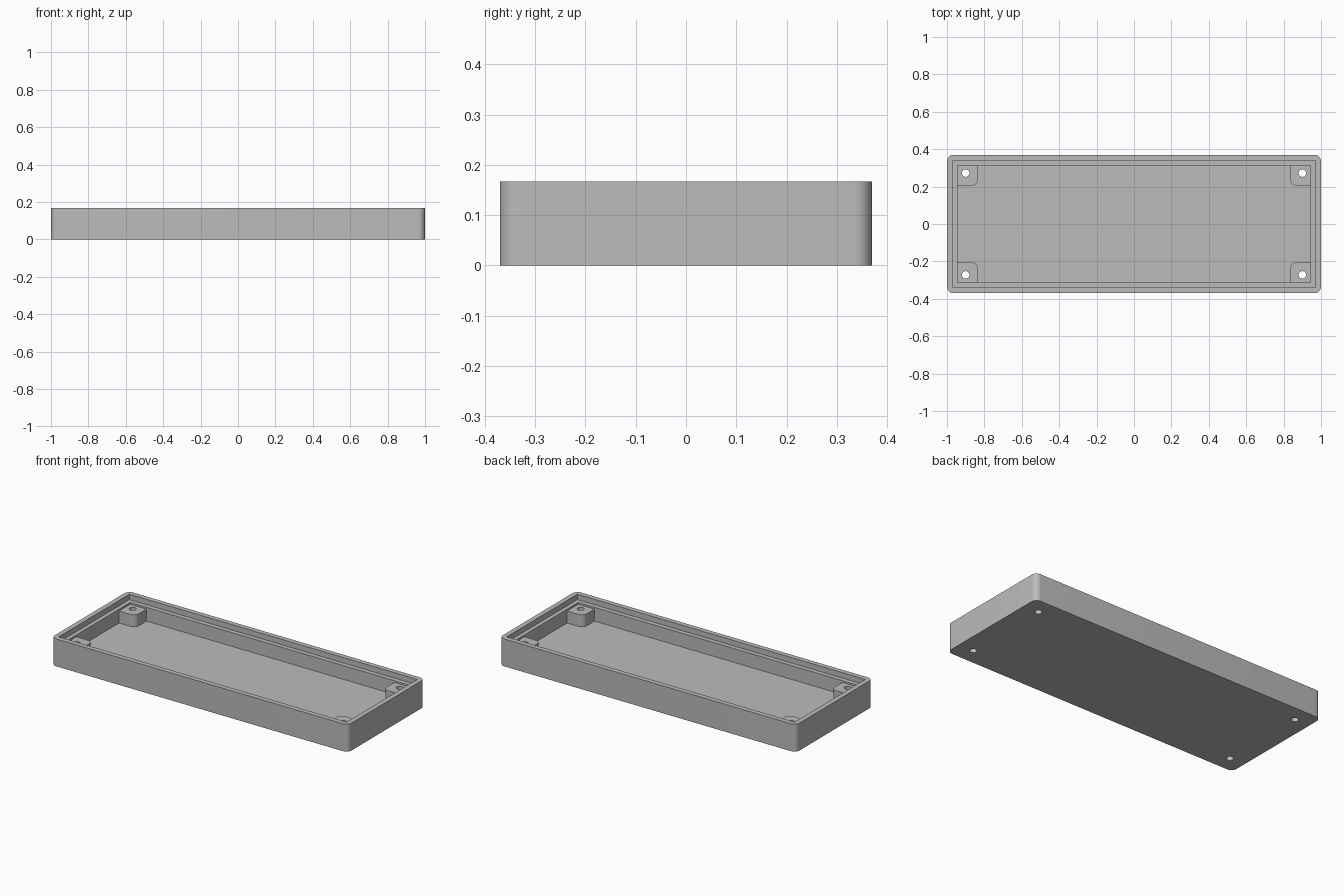
import bpy
import bmesh
from math import cos, sin, pi, radians

HALF_X, HALF_Y, HEIGHT = 1.0, 0.37, 0.167
FLOOR, BOSS_TOP, LEDGE = 0.05, 0.123, 0.134
INNER_X, INNER_Y = 0.945, 0.312
BOSS_X, BOSS_Y, BOSS_R = 0.835, 0.205, 0.035
ABOVE = HEIGHT + 0.1

cube = bpy.data.objects.get("Cube")
if cube:
    bpy.data.objects.remove(cube, do_unlink=True)

grey = bpy.data.materials.new("grey plastic")
grey.use_nodes = True
grey.diffuse_color = (0.5, 0.5, 0.5, 1)
grey.node_tree.nodes["Principled BSDF"].inputs["Base Color"].default_value = grey.diffuse_color


def arc(cx, cy, r, start, end, steps=10):
    angles = [radians(start + (end - start) * i / steps) for i in range(steps + 1)]
    return [(cx + r * cos(a), cy + r * sin(a)) for a in angles]


def four_way(quarter):
    """Mirror one quarter of an outline into all four quadrants."""
    outline = []
    for sx, sy in ((1, 1), (-1, 1), (-1, -1), (1, -1)):
        part = [(x * sx, y * sy) for x, y in quarter]
        outline += part if sx * sy > 0 else part[::-1]
    return outline


def prism(name, outline, z0, z1):
    """Extrude a counter-clockwise outline from z0 to z1."""
    bm = bmesh.new()
    base = bm.faces.new([bm.verts.new((x, y, z0)) for x, y in outline])
    top = bmesh.ops.extrude_face_region(bm, geom=[base])["geom"]
    verts = [v for v in top if isinstance(v, bmesh.types.BMVert)]
    bmesh.ops.translate(bm, vec=(0, 0, z1 - z0), verts=verts)
    bmesh.ops.recalc_face_normals(bm, faces=bm.faces)
    mesh = bpy.data.meshes.new(name)
    bm.to_mesh(mesh)
    bm.free()
    mesh.materials.append(grey)
    obj = bpy.data.objects.new(name, mesh)
    bpy.context.collection.objects.link(obj)
    return obj


# Outer block with rounded upright edges
R = 0.035
tray = prism("tray", four_way(arc(HALF_X - R, HALF_Y - R, R, 0, 90)), 0, HEIGHT)

# Main cavity, leaving a rounded screw boss in every corner
boss_notch = ([(INNER_X, BOSS_Y)]
              + arc(BOSS_X + BOSS_R, BOSS_Y + BOSS_R, BOSS_R, 270, 180)
              + [(BOSS_X, INNER_Y)])
cutters = [
    prism("cavity_cutter", four_way(boss_notch), FLOOR, ABOVE),
    prism("boss_top_cutter", four_way([(INNER_X, INNER_Y)]), BOSS_TOP, ABOVE),
    prism("lid_recess_cutter", four_way([(0.97, 0.34)]), LEDGE, ABOVE),
]

# Screw holes through the bosses and floor
for sx in (-1, 1):
    for sy in (-1, 1):
        circle = arc(0.9 * sx, 0.272 * sy, 0.02, 0, 360, 32)[:-1]
        cutters.append(prism("screw_hole_cutter", circle, -0.1, ABOVE))

bpy.ops.object.select_all(action="DESELECT")
bpy.context.view_layer.objects.active = tray
tray.select_set(True)
for cutter in cutters:
    cutter.hide_render = True
    cut = tray.modifiers.new(cutter.name, "BOOLEAN")
    cut.operation = "DIFFERENCE"
    cut.solver = "EXACT"
    cut.object = cutter
    bpy.ops.object.modifier_apply(modifier=cut.name)
    bpy.data.objects.remove(cutter, do_unlink=True)

bpy.ops.object.shade_smooth_by_angle(angle=pi / 6)
